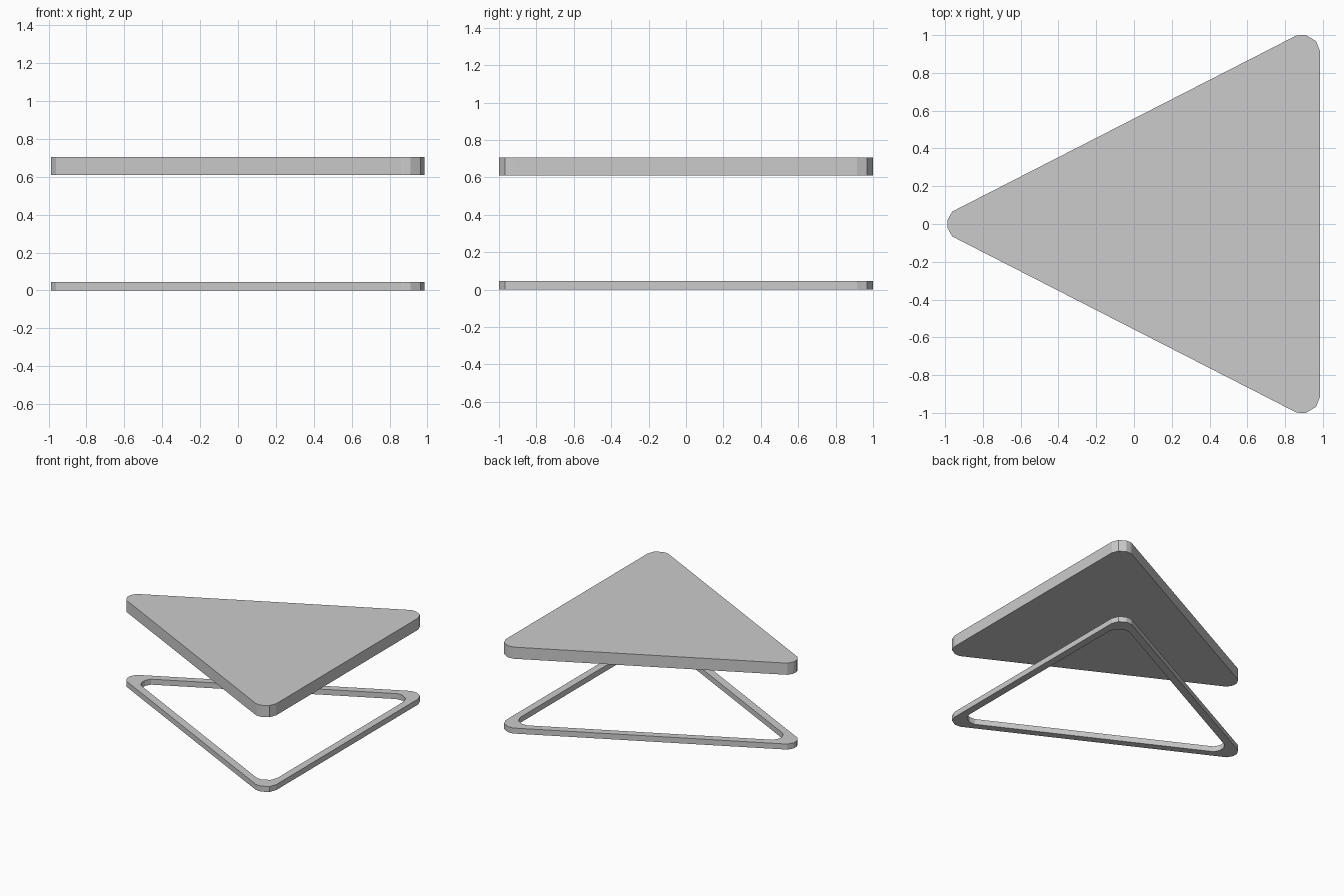
import bpy, bmesh

if "Cube" in bpy.data.objects:
    bpy.data.objects.remove(bpy.data.objects["Cube"])

# Rounded corners of the upper half outline (tip on -x, wide edge on +x)
TIP = [(-0.987, 0.022), (-0.962, 0.066)]
CORNER = [(0.86, 0.998), (0.88, 1.0), (0.91, 1.0), (0.964, 0.968), (0.985, 0.915)]


def outline(inset=0.0):
    """Closed rounded triangle; inset slides each corner along its bisector."""
    half = [(x + 2.19 * inset, y) for x, y in TIP]
    half += [(x - inset, y - 1.64 * inset) for x, y in CORNER]
    return half + [(x, -y) for x, y in reversed(half)]


def finish(name, bm):
    bmesh.ops.recalc_face_normals(bm, faces=bm.faces)
    mesh = bpy.data.meshes.new(name)
    bm.to_mesh(mesh)
    bm.free()
    obj = bpy.data.objects.new(name, mesh)
    bpy.context.collection.objects.link(obj)


def loop(bm, pts, z):
    return [bm.verts.new((x, y, z)) for x, y in pts]


def bridge(bm, a, b):
    n = len(a)
    for i in range(n):
        j = (i + 1) % n
        bm.faces.new((a[i], a[j], b[j], b[i]))


# Solid triangular table top
bm = bmesh.new()
low, high = loop(bm, outline(), 0.61), loop(bm, outline(), 0.705)
bridge(bm, low, high)
bm.faces.new(low)
bm.faces.new(high)
finish("table_top", bm)

# Open triangular base frame
bm = bmesh.new()
rings = [loop(bm, outline(d), z) for d, z in
         ((0, 0), (0, 0.045), (0.06, 0.045), (0.06, 0))]
for k in range(4):
    bridge(bm, rings[k], rings[(k + 1) % 4])
finish("base_frame", bm)
